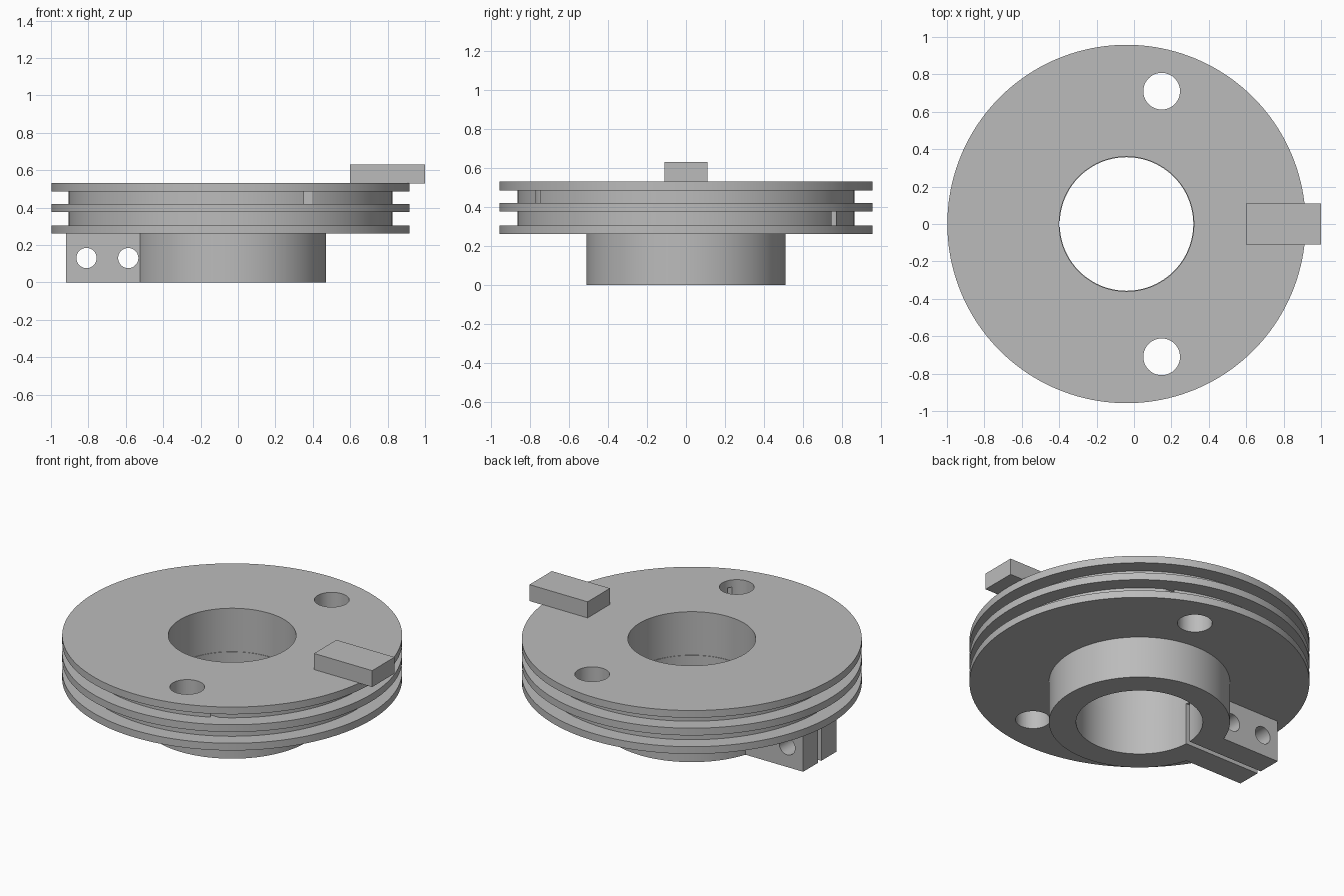
import bpy
import bmesh
from math import cos, sin, pi, radians
from mathutils import Matrix, Vector

if "Cube" in bpy.data.objects:
    bpy.data.objects.remove(bpy.data.objects["Cube"], do_unlink=True)

AXIS_X = -0.04   # pulley axis
SEGMENTS = 160
BORE = 0.36

grey = bpy.data.materials.new("plain grey")
grey.use_nodes = True
grey.diffuse_color = (0.5, 0.5, 0.5, 1)
grey.node_tree.nodes["Principled BSDF"].inputs["Base Color"].default_value = (0.5, 0.5, 0.5, 1)


def finish(name, bm):
    bmesh.ops.recalc_face_normals(bm, faces=bm.faces)
    mesh = bpy.data.meshes.new(name)
    bm.to_mesh(mesh)
    bm.free()
    mesh.materials.append(grey)
    obj = bpy.data.objects.new(name, mesh)
    bpy.context.collection.objects.link(obj)
    return obj


def lathe(name, profile):
    """Turn a closed (radius, z) outline around the pulley axis."""
    bm = bmesh.new()
    rings = []
    for i in range(SEGMENTS):
        a = 2 * pi * i / SEGMENTS
        rings.append([bm.verts.new((AXIS_X + r * cos(a), r * sin(a), z)) for r, z in profile])
    n = len(profile)
    for i in range(SEGMENTS):
        here, after = rings[i], rings[(i + 1) % SEGMENTS]
        for j in range(n):
            k = (j + 1) % n
            bm.faces.new((here[j], after[j], after[k], here[k]))
    return finish(name, bm)


def box(name, low, high):
    low, high = Vector(low), Vector(high)
    bm = bmesh.new()
    bmesh.ops.create_cube(bm, size=1, matrix=Matrix.Translation((low + high) / 2)
                          @ Matrix.Diagonal((*(high - low), 1)))
    return finish(name, bm)


def rod(name, centre, radius, length, tilt=0):
    bm = bmesh.new()
    bmesh.ops.create_cone(bm, cap_ends=True, segments=64, radius1=radius, radius2=radius,
                          depth=length, matrix=Matrix.Translation(centre)
                          @ Matrix.Rotation(tilt, 4, 'X'))
    return finish(name, bm)


def combine(target, tool, operation):
    mod = target.modifiers.new(operation.lower(), 'BOOLEAN')
    mod.operation = operation
    mod.solver = 'EXACT'
    mod.object = tool
    bpy.context.view_layer.objects.active = target
    bpy.ops.object.modifier_apply(modifier=mod.name)
    bpy.data.objects.remove(tool, do_unlink=True)


def smooth(obj):
    bpy.ops.object.select_all(action='DESELECT')
    obj.select_set(True)
    bpy.context.view_layer.objects.active = obj
    bpy.ops.object.shade_smooth_by_angle(angle=radians(30))


# Pulley disc: three flanges with two grooves between them
RIM, GROOVE = 0.958, 0.865
lower, upper = (0.305, 0.375), (0.42, 0.485)
outline = [(BORE, 0.26), (RIM, 0.26)]
for z0, z1 in (lower, upper):
    outline += [(RIM, z0), (GROOVE, z0), (GROOVE, z1), (RIM, z1)]
outline += [(RIM, 0.53), (BORE, 0.53)]
disc = lathe("pulley_disc", outline)

# Cord holes, each with a slot leading to its groove
for side, (z0, z1) in ((-1, upper), (1, lower)):
    combine(disc, rod("cord_hole_cutter", (0.148, side * 0.71, 0.4), 0.098, 0.6), 'DIFFERENCE')
    ys = sorted((side * 0.747, side * 0.771))
    combine(disc, box("cord_slot_cutter", (0.15, ys[0], z0), (0.5, ys[1], z1)), 'DIFFERENCE')
smooth(disc)

# Hub with a split clamp
hub = lathe("clamp_hub", [(BORE - 0.003, 0), (0.51, 0), (0.51, 0.26), (BORE - 0.003, 0.26)])
combine(hub, box("clamp_ears", (-0.92, -0.163, 0), (-0.45, 0.163, 0.26)), 'UNION')
combine(hub, box("slit_cutter", (-1.1, -0.015, -0.1), (-0.2, 0.015, 0.4)), 'DIFFERENCE')
for x in (-0.81, -0.587):
    combine(hub, rod("bolt_hole_cutter", (x, 0, 0.13), 0.054, 0.6, pi / 2), 'DIFFERENCE')
smooth(hub)

# Stop bar on the top face
box("stop_bar", (0.6, -0.11, 0.528), (1.0, 0.11, 0.63))
